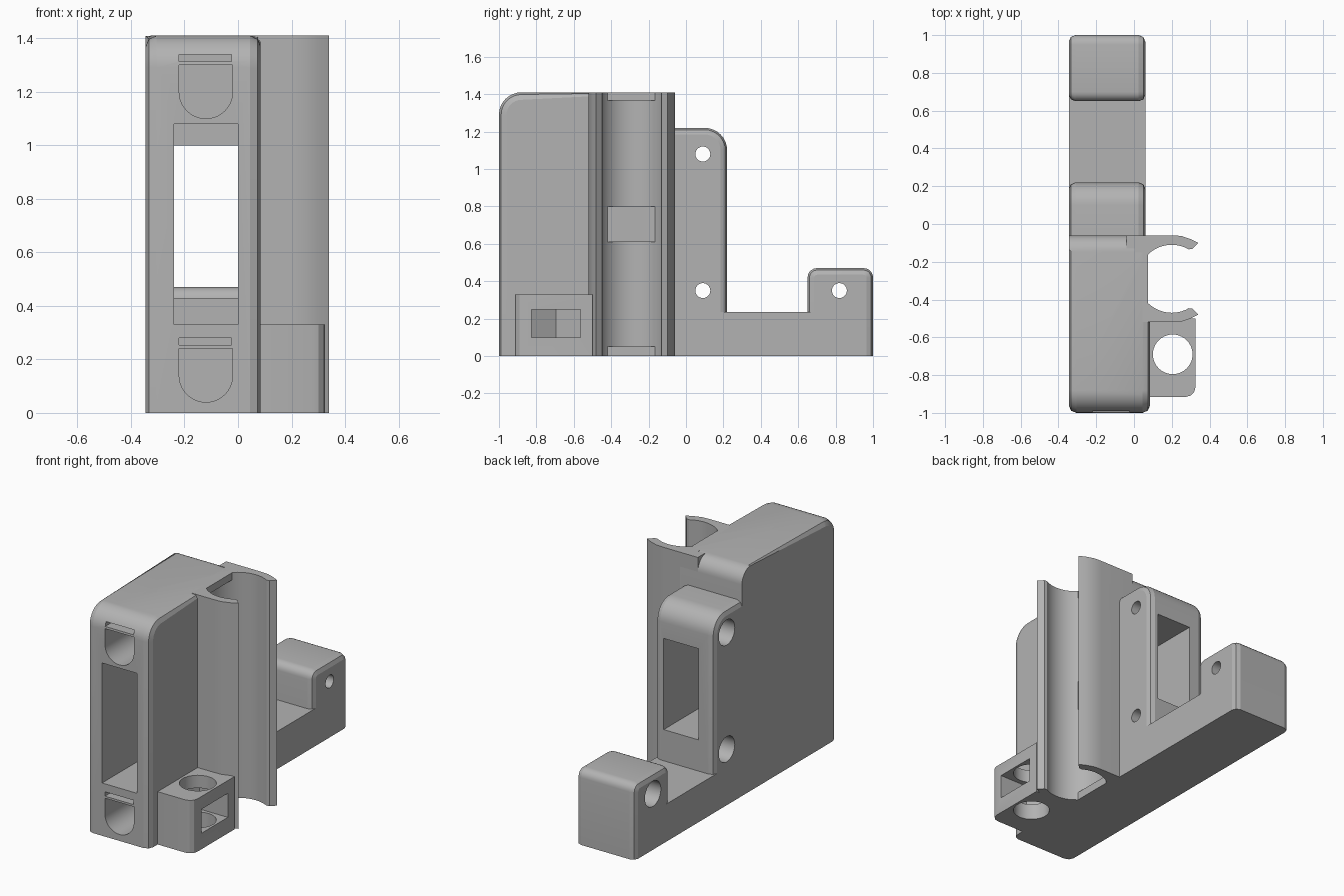
import bpy, bmesh, math
from mathutils import Vector

if "Cube" in bpy.data.objects:
    bpy.data.objects.remove(bpy.data.objects["Cube"])

grey = bpy.data.materials.new("matte_grey")
grey.use_nodes = True
COLOUR = (0.45, 0.45, 0.45, 1)
grey.diffuse_color = COLOUR
grey.node_tree.nodes["Principled BSDF"].inputs["Base Color"].default_value = COLOUR

LEFT, RIGHT, SIDE = -0.345, 0.06, 0.085
TOP = 1.41


def outline(corners, steps=8):
    """Polygon whose corners (u, v, radius) may be rounded."""
    pts = []
    for i, (u, v, r) in enumerate(corners):
        p = Vector((u, v))
        if not r:
            pts.append(p)
            continue
        a = (Vector(corners[i - 1][:2]) - p).normalized() * r
        b = (Vector(corners[(i + 1) % len(corners)][:2]) - p).normalized() * r
        for k in range(steps + 1):
            t = k / steps * math.pi / 2
            pts.append(p + a * (1 - math.sin(t)) + b * (1 - math.cos(t)))
    return pts


def rect(u0, u1, v0, v1):
    return [(u0, v0), (u1, v0), (u1, v1), (u0, v1)]


def arc(cu, cv, r, start, end, n):
    angles = [math.radians(start + (end - start) * k / n) for k in range(n + 1)]
    return [(cu + r * math.cos(a), cv + r * math.sin(a)) for a in angles]


def circle(cu, cv, r, n=40):
    return arc(cu, cv, r, 0, 360, n)[:-1]


def prism(name, pts, axis, lo, hi, chamfer=0, keep=None):
    """Extrude an outline along an axis; chamfer the cap edges that keep() accepts."""
    place = {"x": lambda u, v, w: (w, u, v),
             "y": lambda u, v, w: (u, w, v),
             "z": lambda u, v, w: (u, v, w)}[axis]
    bm = bmesh.new()
    face = bm.faces.new([bm.verts.new(place(p[0], p[1], lo)) for p in pts])
    ext = bmesh.ops.extrude_face_region(bm, geom=[face])
    shift = Vector(place(0, 0, hi - lo))
    bmesh.ops.translate(bm, vec=shift, verts=[g for g in ext["geom"] if isinstance(g, bmesh.types.BMVert)])
    bmesh.ops.recalc_face_normals(bm, faces=bm.faces)
    if chamfer:
        edges = [e for e in bm.edges
                 if abs(e.verts[0].co.x - e.verts[1].co.x) < 1e-5
                 and keep((e.verts[0].co + e.verts[1].co) / 2)]
        bmesh.ops.bevel(bm, geom=edges, offset=chamfer, segments=2, profile=0.5, affect="EDGES")
    mesh = bpy.data.meshes.new(name)
    bm.to_mesh(mesh)
    bm.free()
    mesh.materials.append(grey)
    obj = bpy.data.objects.new(name, mesh)
    bpy.context.collection.objects.link(obj)
    return obj


def activate(obj):
    bpy.ops.object.select_all(action="DESELECT")
    obj.select_set(True)
    bpy.context.view_layer.objects.active = obj


def cut(obj, cutters):
    activate(obj)
    for c in cutters:
        c.hide_render = True
        m = obj.modifiers.new("cut", "BOOLEAN")
        m.operation, m.solver, m.object = "DIFFERENCE", "EXACT", c
        bpy.ops.object.modifier_apply(modifier=m.name)


# Solid blocks, drawn from the side
main_body = prism("main_body", outline([(-1, 0, 0), (-0.06, 0, 0), (-0.06, TOP, 0.09), (-1, TOP, 0.12)]),
                  "x", LEFT, SIDE, 0.04, lambda c: c.z > 0.001 and c.y < -0.15)
rear_block = prism("rear_block", outline([(-0.1, 0, 0), (0.22, 0, 0), (0.22, 1.22, 0.12), (-0.1, 1.22, 0)]),
                   "x", LEFT, RIGHT, 0.035, lambda c: c.z > 0.001 and c.y > -0.09)
base_bar = prism("base_bar", rect(0.1, 0.8, 0, 0.235), "x", LEFT, RIGHT)
end_block = prism("end_block", outline([(0.65, 0, 0), (1, 0, 0), (1, 0.47, 0.05), (0.65, 0.47, 0.05)], 5),
                  "x", LEFT, RIGHT, 0.035, lambda c: c.z > 0.001)

# Side lug with a screw hole
side_lug = prism("side_lug", outline([(0.05, -0.5, 0), (0.05, -0.915, 0), (0.325, -0.915, 0.05), (0.325, -0.5, 0)], 3),
                 "z", 0, 0.33)

# Open tube clip
CX, CY, BORE = 0.2, -0.29, 0.18
lip = [(0.2, -0.06), (0.25, -0.063), (0.3, -0.08), (0.34, -0.1), (0.31, -0.132)]
lower_lip = [(x, 2 * CY - y) for x, y in reversed(lip)]
tube_clip = prism("tube_clip",
                  [(-0.04, -0.06)] + lip + arc(CX, CY, BORE, 60, 300, 40) + lower_lip
                  + [(0.005, -0.52), (0.005, -0.13), (-0.04, -0.13)], "z", 0, TOP)
ribs = [prism(name, rect(0.01, 0.075, -0.42, -0.165), "z", lo, hi)
        for name, lo, hi in (("clip_rib_bottom", 0, 0.05),
                             ("clip_rib_middle", 0.61, 0.8),
                             ("clip_rib_top", 1.365, TOP))]

# Cutters: stepped window, bore, screw holes and nut trap
front_window = prism("front_window_cutter", rect(-0.24, 0, 0.33, 1.08), "y", -1.1, -0.3)
rear_window = prism("rear_window_cutter", rect(-0.24, 0, 0.43, 1.0), "y", -0.35, 0.4)
bore = prism("bore_cutter", circle(CX, CY, BORE, 60), "z", -0.1, 1.6)
lug_hole = prism("lug_hole_cutter", circle(0.205, -0.69, 0.105), "z", -0.1, 0.5)
nut_trap = prism("nut_trap_cutter",
                 [(0.055, -0.695), (0.13, -0.825), (0.5, -0.825), (0.5, -0.565), (0.13, -0.565)],
                 "z", 0.1, 0.25)

# Arched pockets with a slot above each, on the front
front_cuts = []
for base in (0.04, 1.1):
    arch = arc(-0.12, base + 0.1, 0.1, 180, 360, 20) + [(-0.02, base + 0.2), (-0.22, base + 0.2)]
    front_cuts.append(prism("arch_cutter", arch, "y", -1.1, -0.72))
    front_cuts.append(prism("slot_cutter", rect(-0.22, -0.024, base + 0.213, base + 0.24), "y", -1.1, -0.72))


def screw_hole(y, z):
    """Narrow through hole with a wide counterbore on the right side."""
    return [prism("hole_cutter", circle(y, z, 0.04, 28), "x", -0.6, 0.5),
            prism("counterbore_cutter", circle(y, z, 0.079), "x", -0.6, -0.15)]


rear_holes = screw_hole(0.09, 0.35) + screw_hole(0.09, 1.08)
end_hole = screw_hole(0.82, 0.35)

cut(main_body, [front_window, rear_window, bore, nut_trap] + front_cuts)
cut(rear_block, [rear_window] + rear_holes)
cut(end_block, end_hole)
cut(side_lug, [lug_hole, nut_trap])
cut(tube_clip, [rear_window])

for c in [front_window, rear_window, bore, lug_hole, nut_trap] + front_cuts + rear_holes + end_hole:
    bpy.data.objects.remove(c)

# Smooth the curved walls, keep the chamfers crisp
for obj in [main_body, rear_block, base_bar, end_block, side_lug, tube_clip] + ribs:
    activate(obj)
    bpy.ops.object.shade_smooth_by_angle(angle=math.radians(20))
